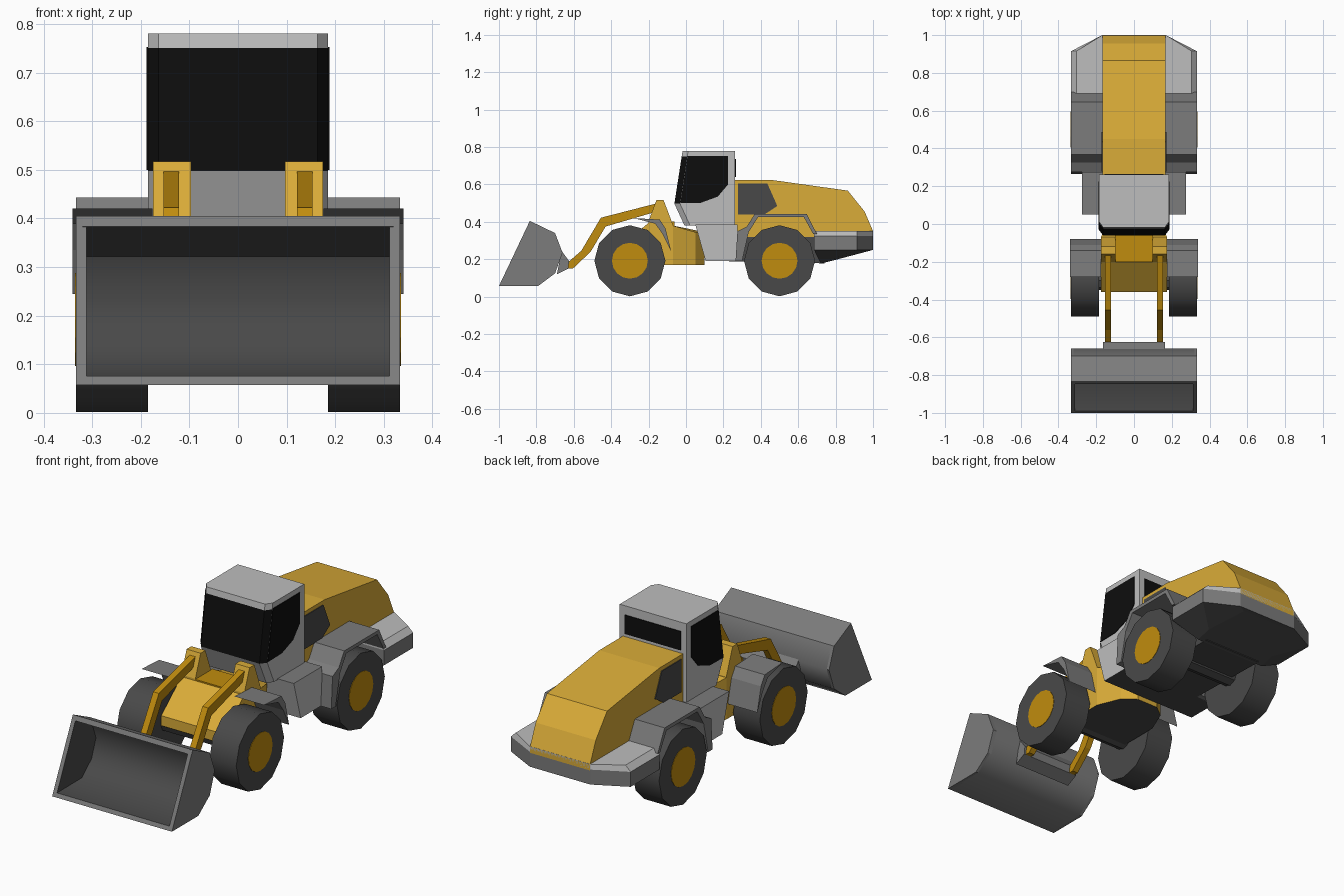
import bpy, bmesh, math
from mathutils import Vector

if "Cube" in bpy.data.objects:
    bpy.data.objects.remove(bpy.data.objects["Cube"])


def material(name, r, g, b):
    lin = lambda c: ((c / 255 + 0.055) / 1.055) ** 2.4 if c > 10 else c / 255 / 12.92
    m = bpy.data.materials.new(name)
    m.diffuse_color = (lin(r), lin(g), lin(b), 1)
    m.use_nodes = True
    m.node_tree.nodes["Principled BSDF"].inputs["Base Color"].default_value = m.diffuse_color
    return m


YELLOW = material("body yellow", 218, 172, 56)
OCHRE = material("arm ochre", 192, 140, 14)
LIGHT = material("light grey", 190, 190, 190)
GREY = material("mid grey", 124, 124, 124)
DARK = material("dark grey", 73, 73, 73)
BLACK = material("window black", 13, 13, 13)


def loft(name, rings, mat, mirror=False, smooth=0):
    """Solid skinned through rings of 3D points, optionally mirrored in x."""
    bm = bmesh.new()
    loops = [[bm.verts.new(p) for p in ring] for ring in rings]
    n = len(loops[0])
    for a, b in zip(loops, loops[1:]):
        for i in range(n):
            j = (i + 1) % n
            bm.faces.new((a[i], a[j], b[j], b[i]))
    bm.faces.new(loops[0][::-1])
    bm.faces.new(loops[-1])
    bmesh.ops.recalc_face_normals(bm, faces=bm.faces)
    me = bpy.data.meshes.new(name)
    bm.to_mesh(me)
    bm.free()
    me.materials.append(mat)
    ob = bpy.data.objects.new(name, me)
    bpy.context.collection.objects.link(ob)
    if smooth:
        me.shade_smooth()
        me.set_sharp_from_angle(angle=math.radians(smooth))
    if mirror:
        ob.modifiers.new("Mirror", 'MIRROR')
    return ob


def extrude(name, prof, x0, x1, mat, mirror=False, smooth=0):
    """Side (y, z) profile extruded along x."""
    return loft(name, [[(x, y, z) for y, z in prof] for x in (x0, x1)], mat, mirror, smooth)


def recolour(ob, mat, rule):
    """Give faces meeting rule(centre, normal) a second material."""
    ob.data.materials.append(mat)
    k = len(ob.data.materials) - 1
    for p in ob.data.polygons:
        if rule(p.center, p.normal):
            p.material_index = k


def sym(half):
    """Close a half outline of (x, y, z) points by reflecting it in x."""
    return half + [(-x, y, z) for x, y, z in reversed(half)]


def circle(y, z, r, n):
    return [(y + r * math.cos(2 * math.pi * i / n), z + r * math.sin(2 * math.pi * i / n)) for i in range(n)]


# Wheels
for name, y in (("front", -0.30), ("rear", 0.50)):
    extrude(name + "_tyres", circle(y, 0.192, 0.19, 12), 0.185, 0.333, DARK, True, 35)
    extrude(name + "_hubs", circle(y, 0.192, 0.096, 16), 0.328, 0.335, OCHRE, True)
    extrude(name + "_axle", circle(y, 0.21, 0.05, 8), -0.19, 0.19, DARK)

# Bucket: curved shell and two end plates, dark on the inside
outer = [(-1, .057), (-.79, .057), (-.70, .125), (-.66, .235), (-.70, .34), (-.835, .405)]
inner = [(-.846, .383), (-.715, .322), (-.682, .235), (-.717, .143), (-.795, .077), (-.991, .076)]
middle = Vector((0, -.83, .22))
shell = extrude("bucket_shell", outer + inner, -.32, .32, GREY, smooth=42)
walls = extrude("bucket_end_plates", outer, .312, .333, GREY, True)
for ob in (shell, walls):
    recolour(ob, DARK, lambda c, n: n.dot(middle - c) > 0)
extrude("bucket_bracket", [(-.69, .12), (-.63, .15), (-.625, .19), (-.665, .245), (-.67, .22)], -.163, .163, GREY)

# Lifting arms and towers
extrude("lift_arms", [(-.635, .18), (-.56, .245), (-.455, .422), (-.14, .503), (-.14, .46),
                      (-.43, .375), (-.51, .24), (-.605, .15), (-.635, .15)], .121, .153, OCHRE, True)
extrude("arm_towers", [(-.158, .517), (-.12, .517), (-.07, .385), (-.07, .3), (-.2, .3), (-.2, .405)],
        .097, .175, YELLOW, True)

# Front frame, cross plate and tapered steering joint
frame = extrude("front_frame", [(-.36, .21), (-.36, .26), (-.2, .395), (-.07, .385), (-.07, .17), (-.3, .17)],
                -.175, .175, YELLOW)
joint = loft("steering_joint", [sym([(.175, -.07, z0), (.125, .05, z1), (.06, .10, z1)])
                                for z0, z1 in ((.17, .17), (.38, .345))], YELLOW)
for ob in (frame, joint):
    recolour(ob, DARK, lambda c, n: n.z < -.5)
extrude("cross_plate", [(-.2, .37), (-.2, .402), (-.062, .402), (-.062, .37)], -.1, .1, OCHRE)

# Fenders
extrude("front_fenders", [(-.28, .42), (-.14, .412), (-.11, .365), (-.08, .245), (-.125, .335), (-.165, .39)],
        .176, .34, GREY, True)
extrude("rear_fenders", [(.265, .19), (.275, .35), (.325, .375), (.368, .443), (.645, .443), (.70, .335),
                         (.68, .335), (.63, .425), (.385, .425), (.335, .345), (.30, .19)],
        .165, .333, GREY, True)

# Cab: four stacked outlines with cut front corners, glass in the middle band
levels = ((.38, -.008), (.497, -.062), (.75, -.023), (.78, -.018))
cab = loft("cab", [sym([(.163, y, z), (.185, y + .03, z), (.185, .262, z)]) for z, y in levels], LIGHT)
recolour(cab, BLACK, lambda c, n: n.y < -.4 and .55 < c.z < .72)
extrude("cab_side_windows", [(-.03, .5), (.009, .753), (.225, .753), (.225, .60), (.17, .535), (.08, .502)],
        .184, .188, BLACK, True)
extrude("cab_rear_window", [(.26, .64), (.26, .735), (.266, .735), (.266, .64)], -.155, .155, BLACK)

# Cab base with grey step tops
base = extrude("cab_base", [(.05, .385), (.275, .385), (.275, .19), (.105, .19)], -.275, .275, LIGHT)
recolour(base, GREY, lambda c, n: n.z > .9)
recolour(base, DARK, lambda c, n: n.z < -.9)

# Engine hood and side grilles
extrude("engine_hood", [(.26, .625), (.45, .625), (.865, .567), (.955, .455), (1, .35), (1, .32), (.26, .32)],
        -.167, .167, YELLOW)
extrude("hood_grilles", [(.278, .605), (.435, .605), (.488, .485), (.42, .44), (.278, .44)],
        .165, .171, DARK, True)

# Rear chassis and counterweight
extrude("rear_chassis", [(.2, .19), (.2, .40), (.72, .40), (.74, .178)], -.165, .165, DARK)


def outline(z, w=.333):
    return sym([(w, .685, z), (w, .915, z), (.168, 1, z)])


loft("counterweight_top", [outline(.325), outline(.352, .305)], LIGHT)
loft("counterweight_sides", [outline(.25), outline(.325)], GREY)
loft("counterweight_belly", [sym([(.2, .72, .177), (.2, .80, .197), (.13, .98, .245)]), outline(.25)], DARK)
